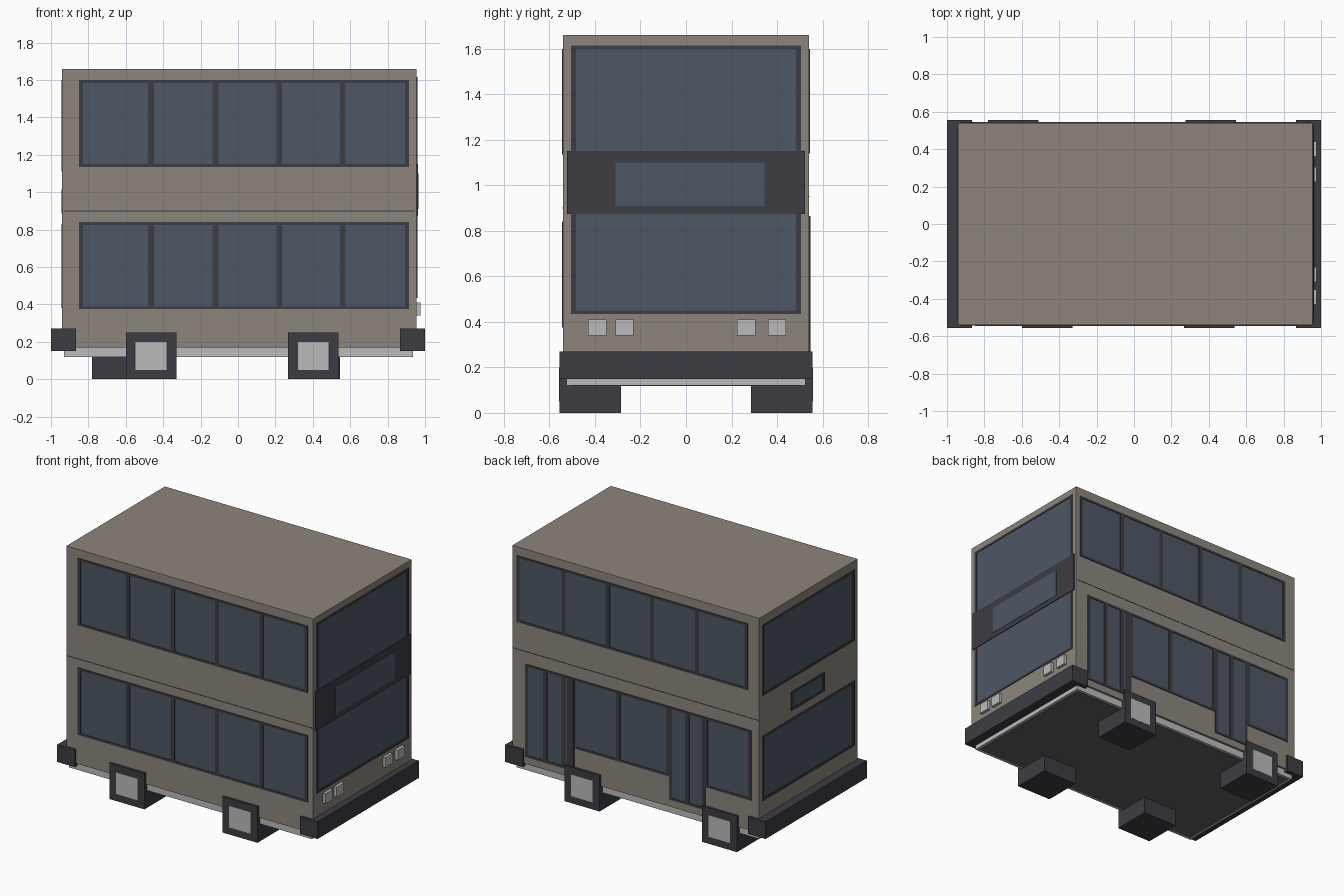
import bpy

if "Cube" in bpy.data.objects:
    bpy.data.objects.remove(bpy.data.objects["Cube"])


def mat(name, r, g, b):
    m = bpy.data.materials.new(name)
    m.diffuse_color = (r, g, b, 1)
    m.use_nodes = True
    m.node_tree.nodes["Principled BSDF"].inputs["Base Color"].default_value = m.diffuse_color
    return m


PAINT = mat("paint", 0.27, 0.235, 0.20)
GLASS = mat("glass", 0.075, 0.098, 0.13)
DARK = mat("dark", 0.046, 0.046, 0.058)
GREY = mat("grey", 0.50, 0.50, 0.50)


def box(name, x, y, z, m):
    """Box from three (min, max) ranges."""
    bpy.ops.mesh.primitive_cube_add(size=1, location=[sum(r) / 2 for r in (x, y, z)])
    o = bpy.context.object
    o.name = name
    o.scale = [abs(r[1] - r[0]) for r in (x, y, z)]
    bpy.ops.object.transform_apply(location=False, rotation=False, scale=True)
    o.data.materials.append(m)
    return o


X0, X1, Y = -0.94, 0.955, 0.54
WALLS = {"front": -Y, "rear": Y, "nose": X1, "tail": X0}


def on_wall(name, wall, u, z, m, depth):
    """Thin plate standing proud of a wall; u runs along the wall."""
    c = WALLS[wall]
    s = 1 if c > 0 else -1
    d = (c - s * 0.005, c + s * depth)
    if wall in ("front", "rear"):
        return box(name, u, d, z, m)
    return box(name, d, u, z, m)


def window(name, wall, u, z, posts=(), f=0.015, pw=0.03):
    """Glass with a raised frame and upright posts."""
    on_wall(name + "_glass", wall, u, z, GLASS, 0.002)
    for zz in ((z[0], z[0] + f), (z[1] - f, z[1])):
        on_wall(name + "_rail", wall, u, zz, DARK, 0.005)
    inner = (z[0] + f, z[1] - f)
    for a, b in [(u[0], u[0] + f * 1.5), (u[1] - f * 1.5, u[1])] + [(p - pw / 2, p + pw / 2) for p in posts]:
        on_wall(name + "_post", wall, (a, b), inner, DARK, 0.005)


# Body and chassis
box("body", (X0, X1), (-Y, Y), (0.17, 1.66), PAINT)
box("chassis", (-0.93, 0.935), (-0.525, 0.525), (0.12, 0.172), GREY)
box("underbody", (-0.91, 0.915), (-0.505, 0.505), (0.118, 0.14), mat("underbody", 0.12, 0.12, 0.12))

# Bumpers wrapping both ends
for n, s in (("nose", 1), ("tail", -1)):
    box(n + "_bumper", sorted((0.865 * s, s)), (-0.555, 0.555), (0.15, 0.27), DARK)

# Block wheels with square hubs
for n, s, xs in (("front", -1, (-0.465, 0.403)), ("rear", 1, (-0.645, 0.41))):
    for x in xs:
        box(n + "_wheel", (x - 0.135, x + 0.135), sorted((0.285 * s, 0.555 * s)), (0, 0.25), DARK)
        box(n + "_hub", (x - 0.082, x + 0.082), sorted((0.5 * s, 0.557 * s)), (0.05, 0.2), GREY)

# Passenger side windows
posts = (-0.465, -0.12, 0.22, 0.56)
window("front_upper_window", "front", (-0.85, 0.915), (1.135, 1.6), posts)
window("front_lower_window", "front", (-0.85, 0.915), (0.375, 0.84), posts)
window("rear_upper_window", "rear", (-0.855, 0.92), (1.14, 1.6), posts)

# Rear side lower windows and two doors
window("rear_mid_window", "rear", (-0.25, 0.49), (0.38, 0.865), (0.14,))
window("rear_end_window", "rear", (-0.88, -0.525), (0.38, 0.865))
window("entry_door", "rear", (0.48, 0.855), (0.22, 0.865), (0.7, 0.56))
on_wall("entry_door_pillar", "rear", (0.48, 0.53), (0.22, 0.865), DARK, 0.006)
window("exit_door", "rear", (-0.528, -0.25), (0.22, 0.865), (-0.39,))

# Nose windscreen, destination panel and lamps
window("windscreen", "nose", (-0.505, 0.505), (0.435, 1.615))
on_wall("display_panel", "nose", (-0.522, 0.522), (0.875, 1.15), DARK, 0.007)
on_wall("display_glass", "nose", (-0.31, 0.345), (0.91, 1.10), GLASS, 0.009)
for y in (-0.39, -0.27, 0.265, 0.40):
    on_wall("headlamp", "nose", (y - 0.04, y + 0.04), (0.34, 0.41), GREY, 0.02)

# Tail windows
window("tail_upper_window", "tail", (-0.505, 0.505), (1.11, 1.6))
window("tail_lower_window", "tail", (-0.505, 0.505), (0.38, 0.83))
window("tail_small_window", "tail", (-0.175, 0.19), (0.885, 1.015))

# Thin seam between the decks
for w, z in (("front", 0.9), ("rear", 0.95)):
    on_wall(w + "_seam", w, (-0.93, 0.945), (z - 0.002, z + 0.002), DARK, 0.002)
